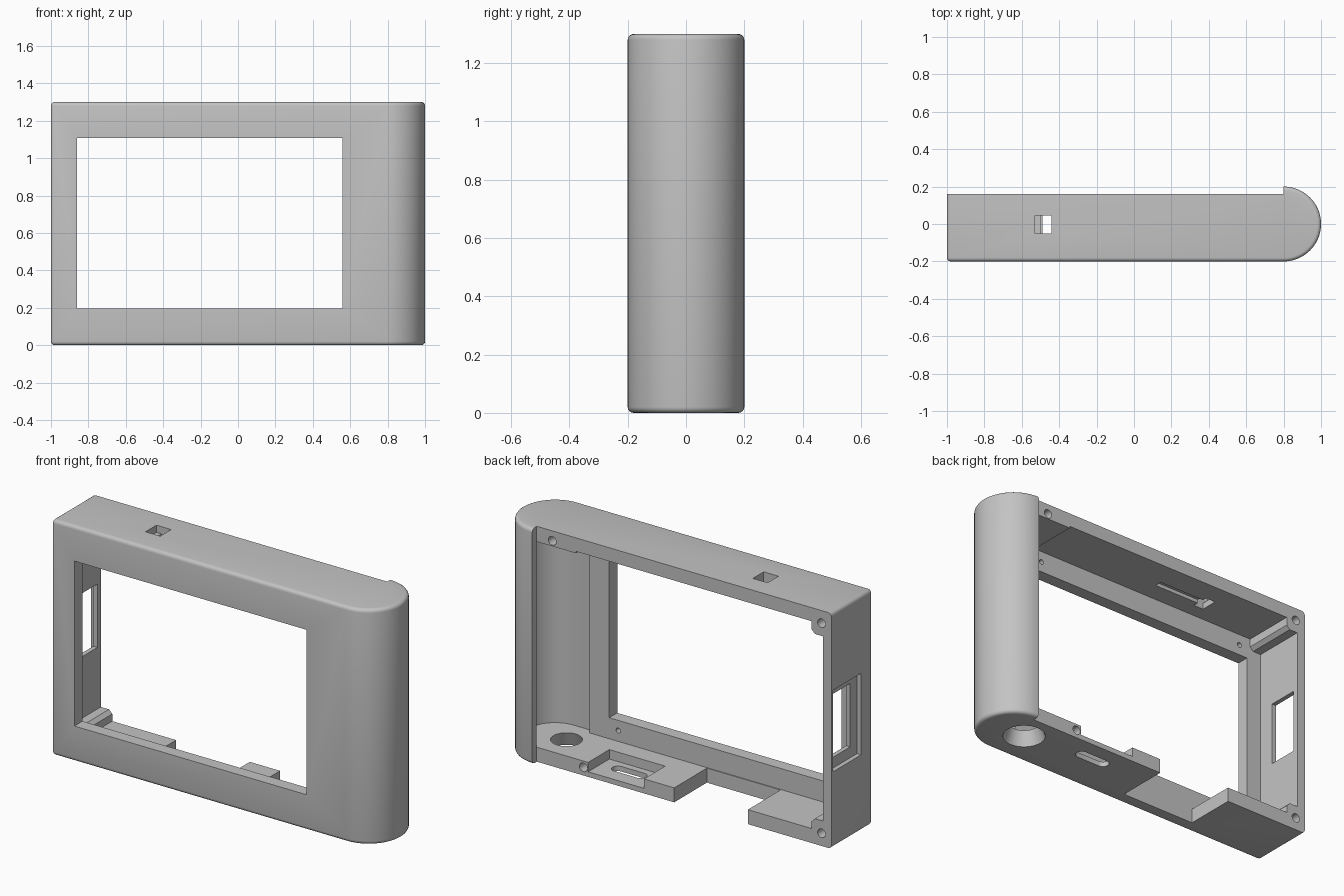
import bpy, bmesh
from math import pi, cos, sin

if "Cube" in bpy.data.objects:
    bpy.data.objects.remove(bpy.data.objects["Cube"], do_unlink=True)

grey = bpy.data.materials.new("plain_grey")
grey.use_nodes = True
grey.diffuse_color = (0.55, 0.55, 0.55, 1)
grey.node_tree.nodes["Principled BSDF"].inputs["Base Color"].default_value = (0.55, 0.55, 0.55, 1)


def arc(cx, cy, r, start, end, n):
    return [(cx + r * cos(start + (end - start) * i / n),
             cy + r * sin(start + (end - start) * i / n)) for i in range(n + 1)]


def circle(cx, cy, r, n=24):
    return arc(cx, cy, r, 0, 2 * pi, n)[:-1]


def rect(x0, x1, y0, y1):
    return [(x0, y0), (x1, y0), (x1, y1), (x0, y1)]


def finish(name, bm):
    bmesh.ops.recalc_face_normals(bm, faces=bm.faces)
    mesh = bpy.data.meshes.new(name)
    bm.to_mesh(mesh)
    bm.free()
    mesh.materials.append(grey)
    ob = bpy.data.objects.new(name, mesh)
    bpy.context.collection.objects.link(ob)
    return ob


def prism_mesh(points, axis, lo, hi):
    """Extrude a 2D outline along y (outline in x, z) or z (outline in x, y)."""
    bm = bmesh.new()
    place = (lambda a, b, h: (a, b, h)) if axis == "z" else (lambda a, b, h: (a, h, b))
    rings = [[bm.verts.new(place(a, b, h)) for a, b in points] for h in (lo, hi)]
    n = len(points)
    for ring in rings:
        bm.faces.new(ring)
    for i in range(n):
        j = (i + 1) % n
        bm.faces.new((rings[0][i], rings[0][j], rings[1][j], rings[1][i]))
    bmesh.ops.recalc_face_normals(bm, faces=bm.faces)
    return bm


# Outer body: flat slab with a half-round grip on one end
W, H, BACK, R, GRIP = 1.0, 1.30, 0.16, 0.2, 0.8
outline = [(-W, BACK), (-W, -R)] + arc(GRIP, 0, R, -pi / 2, pi / 2, 36) + [(GRIP, BACK)]
bm = prism_mesh(outline, "z", 0, H)


def is_rounded(e):
    a, b = (v.co for v in e.verts)
    if abs(a.z - b.z) > 0.1:
        return a.x < -0.9 and a.y < 0
    on_back = abs(a.y - BACK) < 1e-4 and abs(b.y - BACK) < 1e-4
    step = abs(a.x - GRIP) < 1e-4 and abs(b.x - GRIP) < 1e-4
    return not on_back and not step


bmesh.ops.bevel(bm, geom=[e for e in bm.edges if is_rounded(e)], offset=0.02,
                segments=4, profile=0.5, affect="EDGES", clamp_overlap=False)
body = finish("case_body", bm)


def cut(bm):
    cutter = finish("cutter", bm)
    cutter.hide_render = True
    mod = body.modifiers.new("cut", "BOOLEAN")
    mod.operation, mod.solver, mod.object = "DIFFERENCE", "EXACT", cutter
    bpy.context.view_layer.objects.active = body
    bpy.ops.object.modifier_apply(modifier=mod.name)
    bpy.data.objects.remove(cutter, do_unlink=True)


# Main cavity, open at the back, with chamfered screw posts left in two corners
FLOOR, CEIL = 0.08, 1.225
cavity = [(-0.95, 0.14), (-0.95, 1.16), (-0.9, 1.16), (-0.88, 1.18), (-0.88, CEIL),
          (0.56, CEIL), (0.56, 1.215), (GRIP, 1.215), (GRIP, FLOOR),
          (-0.88, FLOOR), (-0.88, 0.12), (-0.9, 0.14)]
cut(prism_mesh(cavity, "y", -0.13, 0.3))

# Round cavity inside the grip
tube = [(0.68, -0.16)] + arc(GRIP, 0, 0.16, -pi / 2, pi / 2, 32) + [(0.68, 0.16)]
cut(prism_mesh(tube, "z", FLOOR, 1.215))

# Screen window
cut(prism_mesh(rect(-0.86, 0.56, 0.196, 1.107), "y", -0.3, -0.1))

# Bottom wall: open notch, connector recess and rounded slot
cut(prism_mesh(rect(-0.49, -0.04, -0.125, 0.3), "z", -0.1, 0.12))
cut(prism_mesh(rect(0.145, 0.486, -0.025, 0.3), "z", 0.028, 0.12))
slot = arc(0.385, 0.045, 0.032, -pi / 2, pi / 2, 10) + arc(0.245, 0.045, 0.032, pi / 2, 1.5 * pi, 10)
cut(prism_mesh(slot, "z", -0.1, 0.1))

# Flared button hole under the grip
bm = bmesh.new()
bmesh.ops.create_cone(bm, cap_ends=True, segments=40, radius1=0.11, radius2=0.078, depth=0.09)
bmesh.ops.translate(bm, verts=bm.verts, vec=(0.73, 0, 0.04))
cut(bm)

# Top wall: switch port and the groove beneath it
cut(prism_mesh(rect(-0.53, -0.44, -0.05, 0.045), "z", 1.26, 1.4))
cut(prism_mesh(rect(-0.50, -0.44, -0.05, 0.045), "z", 1.2, 1.4))
cut(prism_mesh(rect(-0.46, -0.16, -0.02, 0.02), "z", 1.2, 1.245))

# End wall: shallow recess with a through opening
cut(prism_mesh(rect(-1.1, -0.975, -0.10, 0.145), "z", 0.42, 0.87))
cut(prism_mesh(rect(-1.1, -0.9, -0.04, 0.13), "z", 0.48, 0.83))

# Screw holes in the back rim
for x, z in ((-0.94, 1.23), (-0.94, 0.07), (0.705, 1.245), (0.515, 0.045)):
    cut(prism_mesh(circle(x, z, 0.024), "y", 0.04, 0.3))

# Small screen mounting holes behind the front panel
for x in (-0.81, 0.505):
    for z in (0.14, 1.165):
        cut(prism_mesh(circle(x, z, 0.014, 16), "y", -0.17, -0.1))

body.select_set(True)
bpy.context.view_layer.objects.active = body
bpy.ops.object.shade_smooth_by_angle(angle=0.5)
